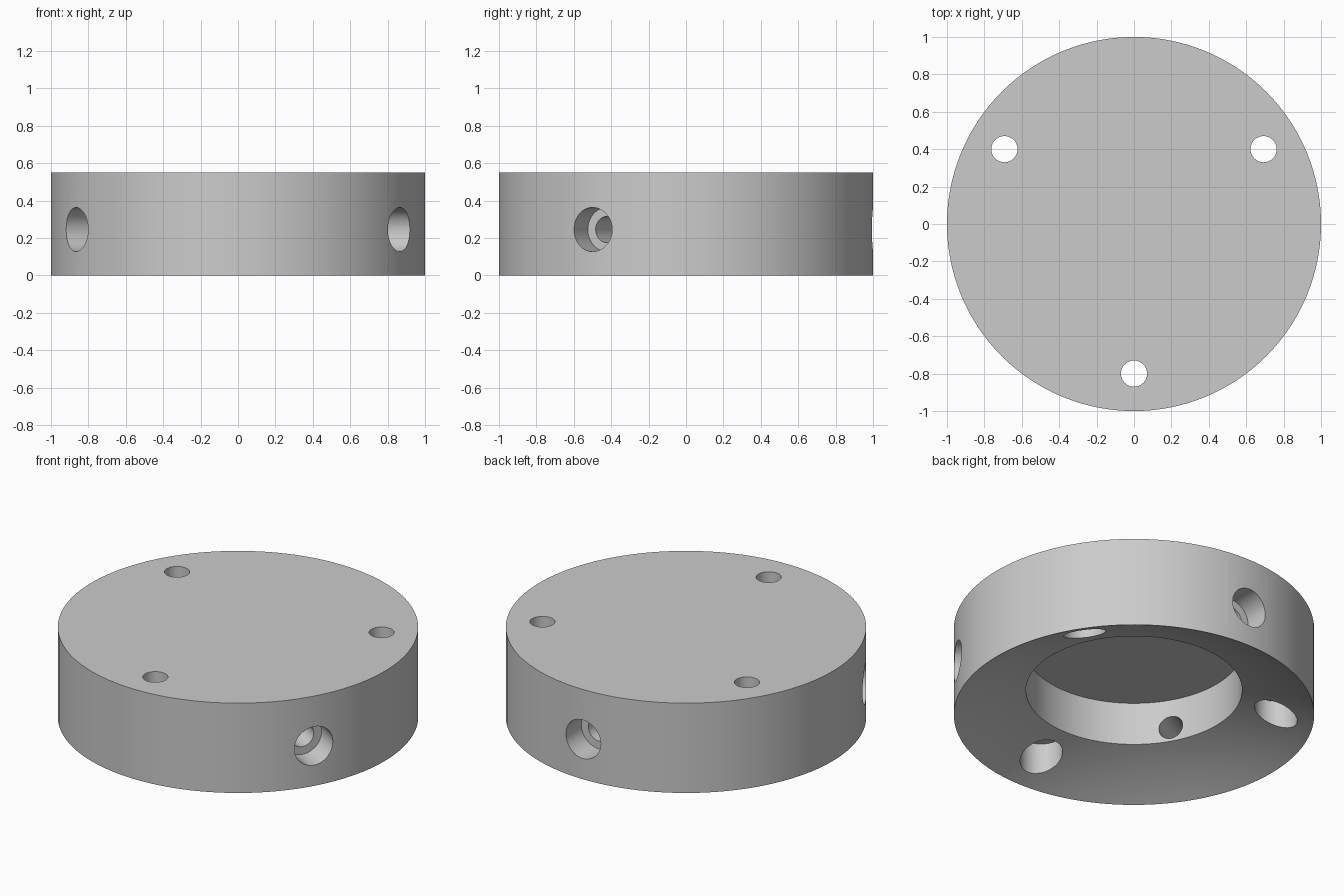
import bpy
import bmesh
import math
from mathutils import Matrix, Vector

cube = bpy.data.objects.get("Cube")
if cube:
    bpy.data.objects.remove(cube, do_unlink=True)

HEIGHT, BORE_R, CEILING = 0.55, 0.6, 0.42
DISH_R = 2.2              # radius of the concave underside
HOLE_R, SINK_R = 0.07, 0.118
SIDE_Z = 0.245

grey = bpy.data.materials.new("light grey")
grey.use_nodes = True
colour = (0.6, 0.6, 0.6, 1)
grey.diffuse_color = colour
grey.node_tree.nodes["Principled BSDF"].inputs["Base Color"].default_value = colour


def new_object(name, bm):
    bmesh.ops.recalc_face_normals(bm, faces=bm.faces)
    mesh = bpy.data.meshes.new(name)
    bm.to_mesh(mesh)
    bm.free()
    mesh.materials.append(grey)
    obj = bpy.data.objects.new(name, mesh)
    bpy.context.collection.objects.link(obj)
    return obj


def lathe(name, profile, steps):
    """Spin an (r, z) profile that starts and ends on the axis."""
    bm = bmesh.new()
    rings = []
    for r, z in profile:
        count = steps if r > 0 else 1
        rings.append([bm.verts.new((r * math.cos(math.tau * i / count),
                                    r * math.sin(math.tau * i / count), z))
                      for i in range(count)])
    for a, b in zip(rings, rings[1:]):
        for i in range(steps):
            j = (i + 1) % steps
            corners = [a[i % len(a)], a[j % len(a)], b[j % len(b)], b[i % len(b)]]
            bm.faces.new(list(dict.fromkeys(corners)))
    return new_object(name, bm)


def dish(r):
    return math.sqrt(DISH_R ** 2 - r * r) - math.sqrt(DISH_R ** 2 - 1)


# Disc body with dished underside and blind central bore
underside = [(r / 20, dish(r / 20)) for r in range(20, 11, -1)]
body = lathe("disc_body",
             [(0, HEIGHT), (1, HEIGHT)] + underside + [(BORE_R, CEILING), (0, CEILING)],
             128)


def stepped_cutter(name, wide_start, step, narrow_end, matrix):
    cutter = lathe(name, [(0, wide_start), (SINK_R, wide_start), (SINK_R, step),
                          (HOLE_R, step), (HOLE_R, narrow_end), (0, narrow_end)], 40)
    cutter.data.transform(matrix)
    cutter.hide_render = True
    cutter.hide_set(True)
    cut = body.modifiers.new(name, 'BOOLEAN')
    cut.operation = 'DIFFERENCE'
    cut.solver = 'EXACT'
    cut.object = cutter
    return cutter


# Three vertical screw holes alternate with three radial side holes
cutters = []
for k in range(3):
    angle = math.radians(30 + 120 * k)
    place = Matrix.Translation((0.8 * math.cos(angle), 0.8 * math.sin(angle), 0))
    cutters.append(stepped_cutter(f"screw_hole_cutter_{k + 1}", -0.2, 0.235, 0.7, place))

    angle += math.radians(60)
    outward = Vector((math.cos(angle), math.sin(angle), 0))
    aim = Matrix.Translation((0, 0, SIDE_Z)) @ outward.to_track_quat('Z', 'Y').to_matrix().to_4x4()
    cutters.append(stepped_cutter(f"side_hole_cutter_{k + 1}", 1.2, 0.845, 0.45, aim))

# Apply the cuts and shade
bpy.context.view_layer.update()
bpy.ops.object.select_all(action='DESELECT')
body.select_set(True)
bpy.context.view_layer.objects.active = body
for name in [m.name for m in body.modifiers]:
    bpy.ops.object.modifier_apply(modifier=name)
for cutter in cutters:
    bpy.data.objects.remove(cutter, do_unlink=True)
bpy.ops.object.shade_smooth_by_angle(angle=math.radians(30))
